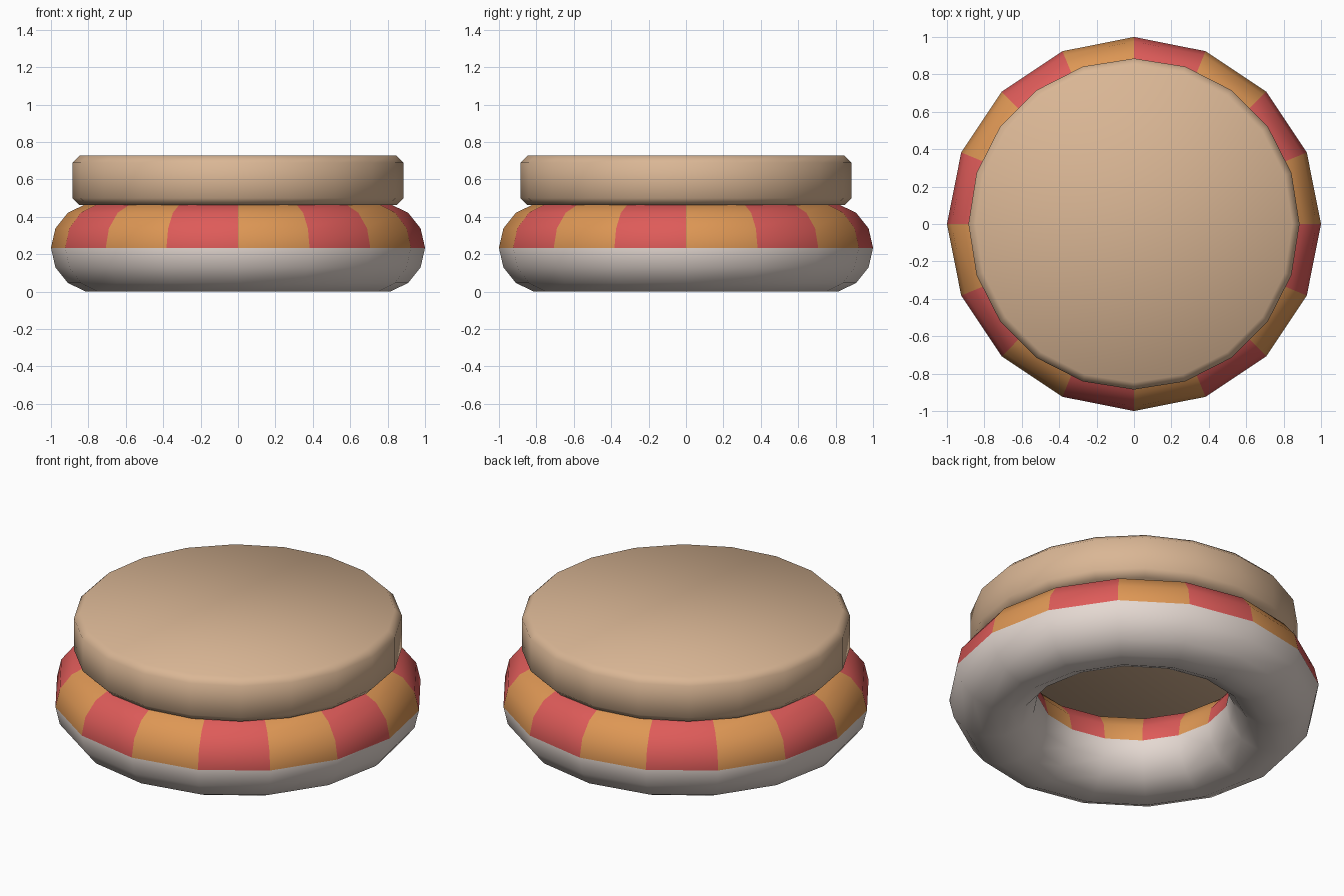
import bpy, bmesh, math

if "Cube" in bpy.data.objects:
    bpy.data.objects.remove(bpy.data.objects["Cube"])


def material(name, rgb):
    m = bpy.data.materials.new(name)
    m.diffuse_color = (*rgb, 1.0)
    m.use_nodes = True
    m.node_tree.nodes["Principled BSDF"].inputs["Base Color"].default_value = m.diffuse_color
    return m


def lathe(name, profile, sides, closed, mats, rule, angle):
    """Revolve (radius, z) points about z; cap the ends or close the loop."""
    bm = bmesh.new()
    rings = [[bm.verts.new((r * math.cos(math.tau * i / sides),
                            r * math.sin(math.tau * i / sides), z))
              for i in range(sides)] for r, z in profile]
    n = len(rings)
    for j in range(n if closed else n - 1):
        a, b = rings[j], rings[(j + 1) % n]
        for i in range(sides):
            k = (i + 1) % sides
            # sector index i and profile step j decide the colour
            bm.faces.new((a[i], a[k], b[k], b[i])).material_index = rule(i, j)
    if not closed:
        bm.faces.new(rings[0][::-1])
        bm.faces.new(rings[-1])
    bmesh.ops.recalc_face_normals(bm, faces=bm.faces)
    mesh = bpy.data.meshes.new(name)
    bm.to_mesh(mesh)
    bm.free()
    for m in mats:
        mesh.materials.append(m)
    ob = bpy.data.objects.new(name, mesh)
    bpy.context.collection.objects.link(ob)
    bpy.ops.object.select_all(action='DESELECT')
    ob.select_set(True)
    bpy.context.view_layer.objects.active = ob
    bpy.ops.object.shade_smooth_by_angle(angle=math.radians(angle))
    return ob


white = material("warm_white", (0.78, 0.69, 0.64))
red = material("coral_red", (0.73, 0.105, 0.10))
orange = material("orange", (0.73, 0.31, 0.09))
tan = material("tan", (0.70, 0.47, 0.30))

# Inflated ring: white underneath, striped upper half
R, r, N = 0.76, 0.24, 14
zc = r * math.sin(3 * math.tau / N)
ring = [(R + r * math.cos(math.tau * j / N), zc + r * math.sin(math.tau * j / N))
        for j in range(N)]
lathe("inflated_ring", ring, 16, True, [white, orange, red],
      lambda i, j: 1 + i % 2 if j < N // 2 else 0, 40)

# Bevelled round board resting on the ring
R2, b, z0, z1 = 0.885, 0.038, 0.462, 0.727
board = [(R2 - b, z0), (R2, z0 + b), (R2, z1 - b), (R2 - b, z1)]
lathe("round_board", board, 20, False, [tan], lambda i, j: 0, 50)
